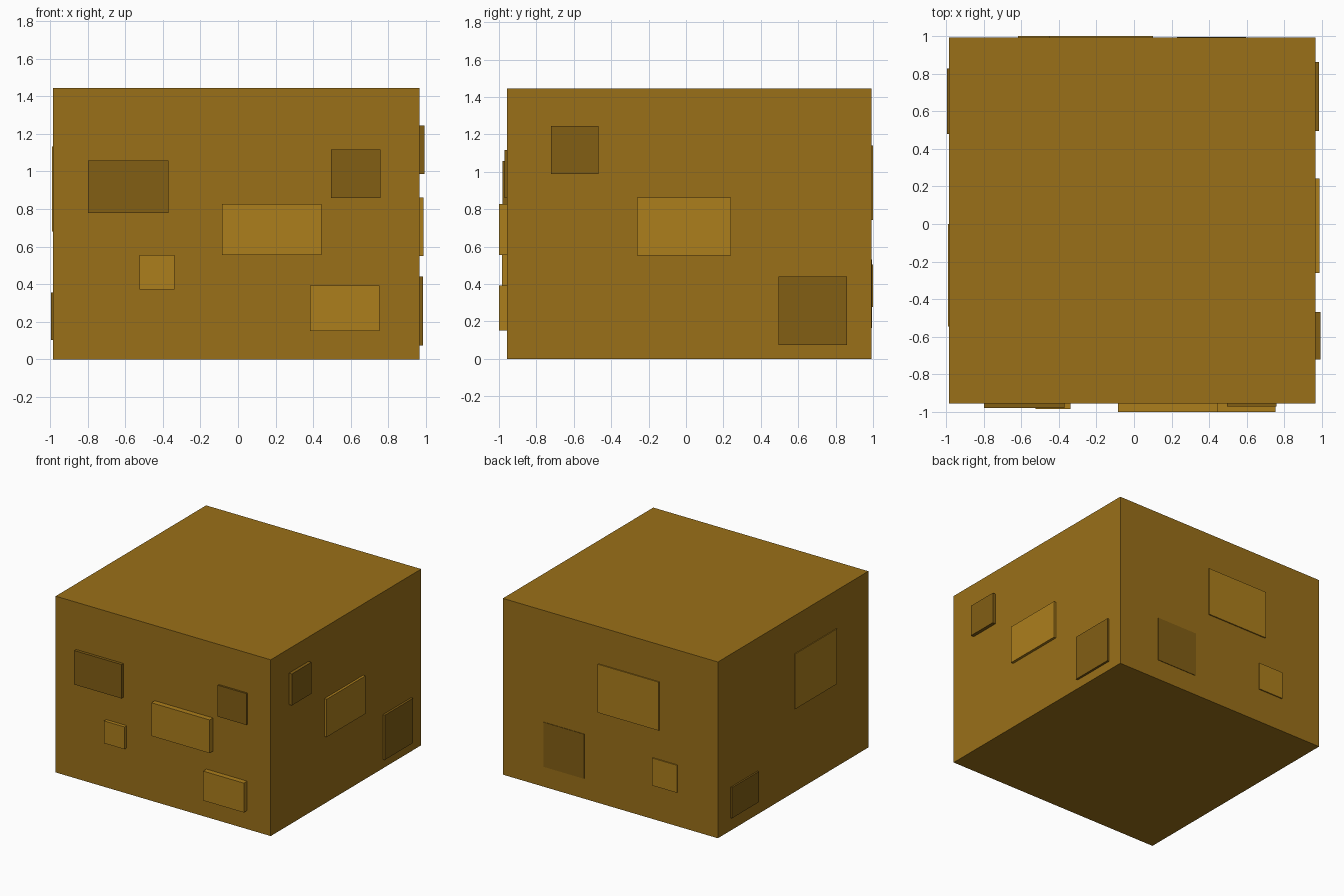
import bpy

if "Cube" in bpy.data.objects:
    bpy.data.objects.remove(bpy.data.objects["Cube"])

# Body extents
X0, X1 = -0.983, 0.966
Y0, Y1 = -0.956, 0.991
H = 1.444
EMBED = 0.01


def material(name, rgb):
    m = bpy.data.materials.new(name)
    m.diffuse_color = (*rgb, 1.0)
    m.use_nodes = True
    m.node_tree.nodes["Principled BSDF"].inputs["Base Color"].default_value = m.diffuse_color
    return m


base = material("ochre", (0.323, 0.162, 0.0093))
light = material("light_ochre", (0.413, 0.209, 0.0116))
dark = material("dark_ochre", (0.223, 0.112, 0.007))


def box(name, x, y, z, mat):
    lo, hi = zip(x, y, z)
    bpy.ops.mesh.primitive_cube_add(
        size=1, location=[(a + b) / 2 for a, b in zip(lo, hi)])
    ob = bpy.context.object
    ob.name = name
    ob.scale = [b - a for a, b in zip(lo, hi)]
    bpy.ops.object.transform_apply(location=False, rotation=False, scale=True)
    ob.data.materials.append(mat)
    return ob


# Main block
box("block_body", (X0, X1), (Y0, Y1), (0, H), base)

# Raised panels per side: (span along the face, height span, outer plane, colour)
panels = {
    "front": [
        ((-0.798, -0.37), (0.779, 1.057), -0.98, dark),
        ((0.496, 0.757), (0.859, 1.116), -0.971, dark),
        ((-0.085, 0.443), (0.556, 0.828), -1.0, light),
        ((-0.525, -0.339), (0.373, 0.556), -0.985, light),
        ((0.383, 0.752), (0.152, 0.393), -0.999, light),
    ],
    "right": [
        ((-0.721, -0.467), (0.987, 1.245), 0.993, dark),
        ((-0.261, 0.241), (0.551, 0.861), 0.987, light),
        ((0.495, 0.861), (0.074, 0.440), 0.984, dark),
    ],
    "back": [
        ((-0.453, 0.10), (0.743, 1.14), 1.0, light),
        ((0.228, 0.596), (0.165, 0.53), 0.995, dark),
        ((-0.617, -0.392), (0.278, 0.503), 1.0, light),
    ],
    "left": [
        ((-0.545, 0.0), (0.68, 1.132), -0.989, light),
        ((0.48, 0.827), (0.104, 0.355), -0.996, dark),
    ],
}
faces = {"front": Y0 + EMBED, "back": Y1 - EMBED,
         "left": X0 + EMBED, "right": X1 - EMBED}

for side, items in panels.items():
    for i, (span, z, outer, mat) in enumerate(items, 1):
        depth = sorted((faces[side], outer))
        x, y = (span, depth) if side in ("front", "back") else (depth, span)
        box(f"{side}_panel_{i}", x, y, z, mat)
